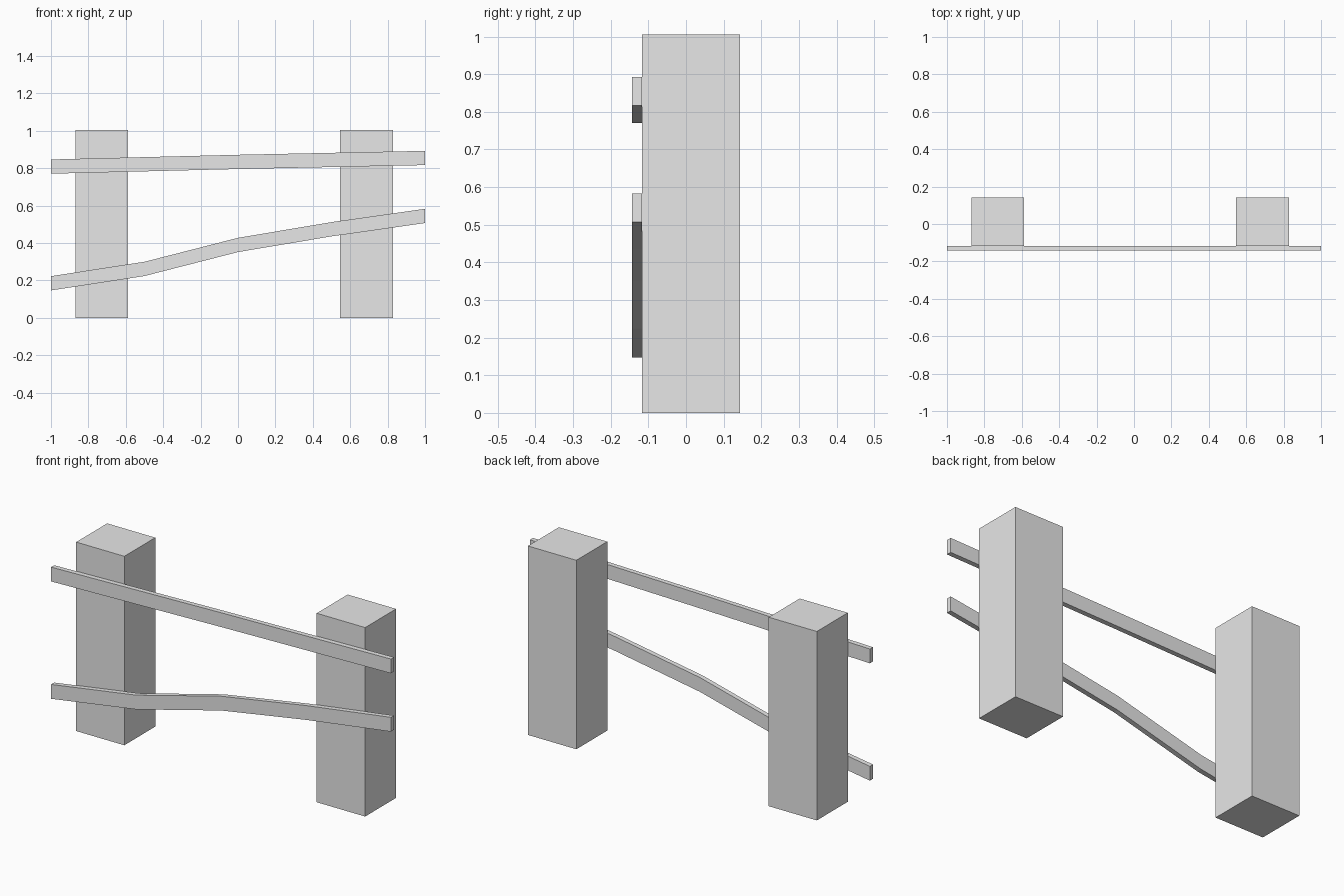
import bpy
import bmesh

cube = bpy.data.objects.get("Cube")
if cube:
    bpy.data.objects.remove(cube, do_unlink=True)

# One plain grey for the whole fence
grey = bpy.data.materials.new("light grey")
grey.use_nodes = True
colour = (0.8, 0.8, 0.8, 1)
grey.diffuse_color = colour
grey.node_tree.nodes["Principled BSDF"].inputs["Base Color"].default_value = colour

BACK, JOIN, FRONT = 0.143, -0.117, -0.143


def extruded(name, outline, y_front, y_back):
    """Extrude an x-z outline along y into a closed solid."""
    bm = bmesh.new()
    face = bm.faces.new([bm.verts.new((x, y_front, z)) for x, z in outline])
    new = bmesh.ops.extrude_face_region(bm, geom=[face])["geom"]
    verts = [v for v in new if isinstance(v, bmesh.types.BMVert)]
    bmesh.ops.translate(bm, verts=verts, vec=(0, y_back - y_front, 0))
    bmesh.ops.recalc_face_normals(bm, faces=bm.faces)
    mesh = bpy.data.meshes.new(name)
    bm.to_mesh(mesh)
    bm.free()
    mesh.materials.append(grey)
    obj = bpy.data.objects.new(name, mesh)
    bpy.context.collection.objects.link(obj)


def post(name, x0, x1, height=1.005):
    extruded(name, [(x0, 0), (x1, 0), (x1, height), (x0, height)], JOIN, BACK)


def rail(name, lower_edge, width=0.076):
    upper_edge = [(x, z + width) for x, z in reversed(lower_edge)]
    extruded(name, lower_edge + upper_edge, FRONT, JOIN)


# Square posts
post("right_post", -0.87, -0.587)
post("left_post", 0.545, 0.83)

# Thin rails across the front: a straight upper one and a bent lower one
rail("upper_rail", [(-1, 0.771), (0, 0.796), (1, 0.817)])
rail("lower_rail", [(-1, 0.147), (-0.5, 0.224), (0, 0.352), (0.5, 0.436), (1, 0.507)])
